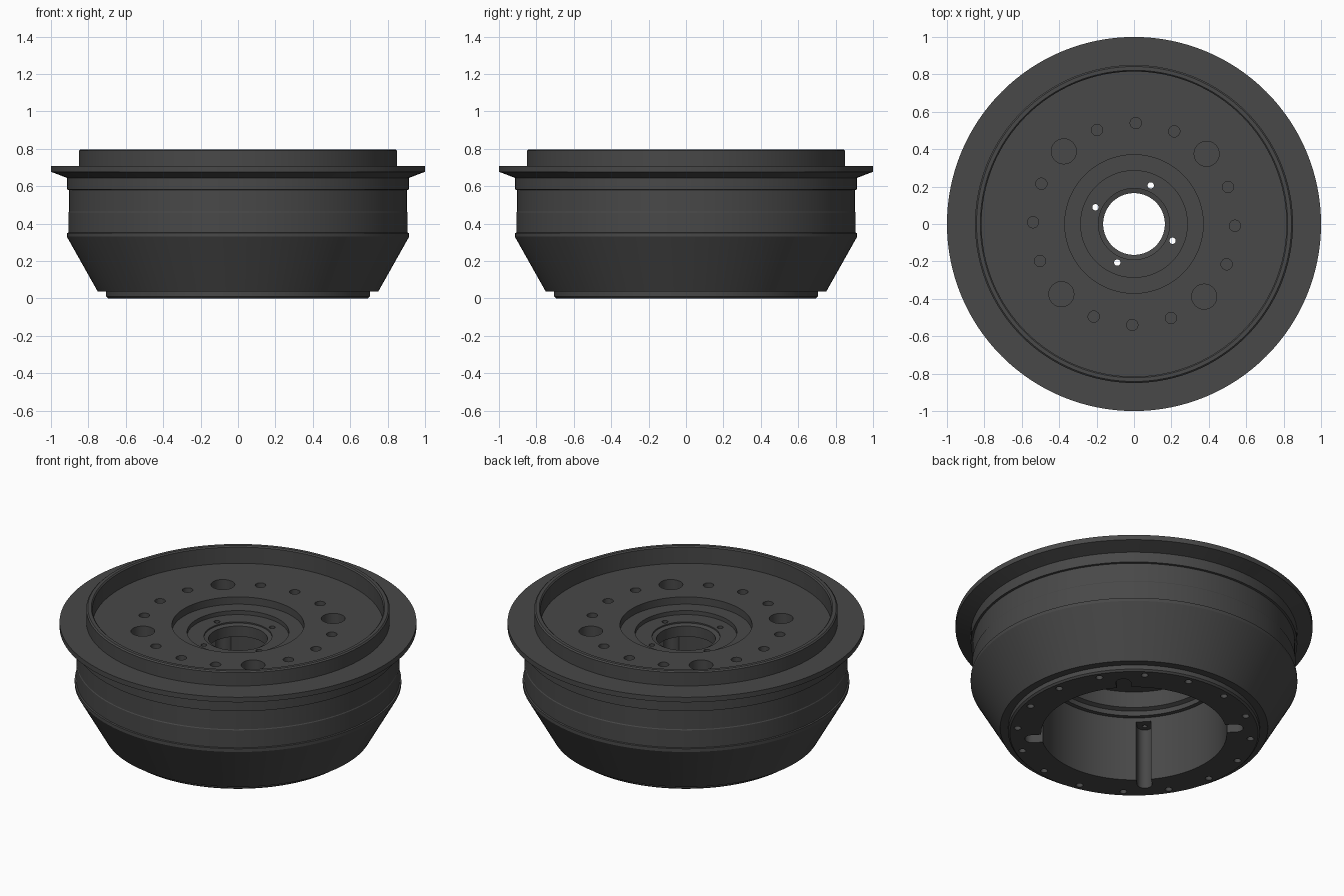
import bpy, bmesh
from math import sin, cos, pi, radians

if "Cube" in bpy.data.objects:
    bpy.data.objects.remove(bpy.data.objects["Cube"])

SEG = 128
mat = bpy.data.materials.new("dark_metal")
mat.diffuse_color = (0.065, 0.065, 0.065, 1)
mat.use_nodes = True
mat.node_tree.nodes["Principled BSDF"].inputs["Base Color"].default_value = mat.diffuse_color


def make_object(name, bm):
    bmesh.ops.recalc_face_normals(bm, faces=bm.faces)
    me = bpy.data.meshes.new(name)
    bm.to_mesh(me)
    bm.free()
    ob = bpy.data.objects.new(name, me)
    bpy.context.collection.objects.link(ob)
    return ob


def lathe(name, profile):
    """Revolve a closed (radius, z) outline around the z axis."""
    bm = bmesh.new()
    rings = [[bm.verts.new((r * cos(2 * pi * i / SEG), r * sin(2 * pi * i / SEG), z))
              for i in range(SEG)] for r, z in profile]
    for a, b in zip(rings, rings[1:] + rings[:1]):
        for i in range(SEG):
            j = (i + 1) % SEG
            bm.faces.new((a[i], a[j], b[j], b[i]))
    return make_object(name, bm)


def prism(bm, outline, angle, z0, z1):
    """Extrude an outline (x = radial, y = sideways), turned by angle in degrees."""
    c, s = cos(radians(angle)), sin(radians(angle))
    pts = [(x * c - y * s, x * s + y * c) for x, y in outline]
    lo = [bm.verts.new((x, y, z0)) for x, y in pts]
    hi = [bm.verts.new((x, y, z1)) for x, y in pts]
    bm.faces.new(lo[::-1])
    bm.faces.new(hi)
    n = len(pts)
    for i in range(n):
        j = (i + 1) % n
        bm.faces.new((lo[i], lo[j], hi[j], hi[i]))


def circle(radius, at, n=32):
    return [(at + radius * cos(2 * pi * i / n), radius * sin(2 * pi * i / n)) for i in range(n)]


# Whole drum section: outside going up, top recess, bore, then the inside going down
drum = lathe("wheel_drum", [
    (0.695, 0), (0.705, 0.01), (0.705, 0.037), (0.75, 0.037), (0.915, 0.33),
    (0.915, 0.35), (0.906, 0.352), (0.906, 0.46), (0.903, 0.465), (0.903, 0.58),
    (0.915, 0.582), (0.915, 0.645), (1.0, 0.677), (1.0, 0.708), (0.85, 0.708),
    (0.85, 0.79), (0.842, 0.797), (0.822, 0.797), (0.815, 0.79), (0.815, 0.69),
    (0.37, 0.69), (0.37, 0.645), (0.285, 0.645), (0.285, 0.62), (0.19, 0.62),
    (0.19, 0.612), (0.165, 0.605), (0.165, 0.54), (0.47, 0.54), (0.47, 0.44),
    (0.495, 0.43), (0.495, 0.40), (0.52, 0.40), (0.52, 0)])

# Cutters: face holes, hub holes, base bolt holes and inner wall grooves
main = bmesh.new()
extra = bmesh.new()
slot = [(0.45, -0.042)] + [(0.573 + 0.042 * cos(a), 0.042 * sin(a))
        for a in (-pi / 2 + pi * i / 16 for i in range(17))] + [(0.45, 0.042)]
for k in range(16):
    angle = 21.5 + 22.5 * k
    large = k % 4 == 1
    prism(main, circle(0.067 if large else 0.03, 0.54), angle, 0.60, 0.75)
    prism(main, circle(0.02, 0.655, 20), angle + 11.25, -0.1, 0.06)
    if large:
        prism(main, slot, angle, -0.1, 0.375)
        prism(main, circle(0.017, 0.225, 20), angle + 22.5, 0.5, 0.7)
        prism(extra, circle(0.014, 0.573, 20), angle, 0.3, 0.45)

bpy.context.view_layer.objects.active = drum
drum.select_set(True)
for name, bm in (("hole_cutters", main), ("groove_hole_cutters", extra)):
    cutter = make_object(name, bm)
    cutter.hide_render = True
    mod = drum.modifiers.new(name, 'BOOLEAN')
    mod.operation = 'DIFFERENCE'
    mod.solver = 'EXACT'
    mod.object = cutter
    bpy.ops.object.modifier_apply(modifier=mod.name)
    bpy.data.objects.remove(cutter)

drum.data.materials.clear()
drum.data.materials.append(mat)
bpy.ops.object.shade_smooth_by_angle(angle=radians(25))
